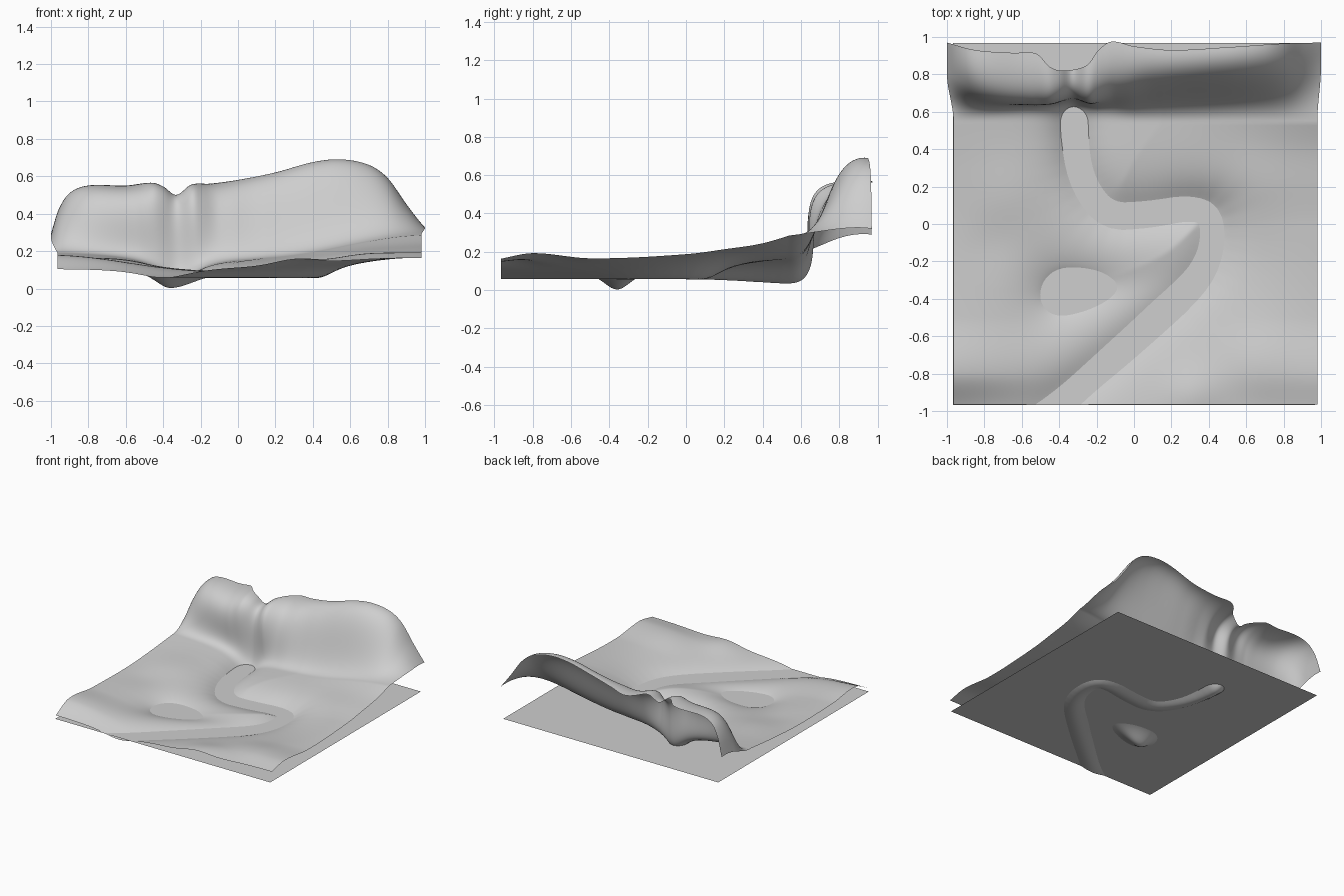
import bpy, math
from mathutils import Vector

if "Cube" in bpy.data.objects:
    bpy.data.objects.remove(bpy.data.objects["Cube"])


def interp(table, x):
    """Smooth cubic through (x, value) pairs."""
    n = len(table)
    if x <= table[0][0]:
        return table[0][1]
    if x >= table[-1][0]:
        return table[-1][1]
    k = max(i for i in range(n - 1) if table[i][0] <= x)

    def slope(i):
        a, b = table[max(i - 1, 0)], table[min(i + 1, n - 1)]
        return (b[1] - a[1]) / (b[0] - a[0])
    (a, p), (b, q) = table[k], table[k + 1]
    h = b - a
    t = (x - a) / h
    return ((2 * t ** 3 - 3 * t * t + 1) * p + (t ** 3 - 2 * t * t + t) * h * slope(k)
            + (3 * t * t - 2 * t ** 3) * q + (t ** 3 - t * t) * h * slope(k + 1))


def smooth(t):
    t = max(0.0, min(1.0, t))
    return t * t * (3 - 2 * t)


# River centre line, rounded by corner cutting
river = [Vector(p) for p in [(-.32, .75), (-.32, .42), (-.27, .2), (-.14, .04), (.08, .05), (.3, .09),
                             (.42, .05), (.42, -.15), (.32, -.34), (.05, -.58), (-.4, -.96), (-.55, -1.1)]]
for _ in range(2):
    cut = [river[0]]
    for a, b in zip(river, river[1:]):
        cut += [a.lerp(b, .25), a.lerp(b, .75)]
    river = cut + [river[-1]]


def river_distance(p):
    best = 9
    for a, b in zip(river, river[1:]):
        d = b - a
        t = max(0, min(1, (p - a).dot(d) / d.length_squared))
        best = min(best, (p - a - d * t).length)
    return best


# Ground height along the left edge, the middle and the right edge
LEFT = [(-.97, .105), (-.8, .185), (-.5, .155), (0, .15), (.3, .17), (.6, .20)]
MID = [(-.97, .125), (-.5, .128), (0, .135), (.3, .155), (.6, .17)]
RIGHT = [(-.97, .165), (-.8, .195), (-.5, .17), (0, .195), (.2, .22), (.4, .25), (.6, .31)]


def ground(x, y):
    m = interp(MID, y)
    side = interp(LEFT, y) if x < 0 else interp(RIGHT, y)
    h = m + (side - m) * smooth(abs(x)) ** 1.2
    # low mounds
    for mx, my, r, a in [(.3, -.92, .16, .035), (.65, -.72, .2, .02), (-.65, .15, .2, .015),
                         (.6, .2, .2, .015), (-.75, -.1, .15, -.01), (.6, -.2, .25, -.01)]:
        h += a * math.exp(-((x - mx) ** 2 + (y - my) ** 2) / (r * r))
    # river bed, deeper under the waterfall
    bed = interp([(-.97, .058), (.1, .055), (.5, .035)], y)
    d = river_distance(Vector((x, y)))
    c = interp([(-.97, .13), (.1, .13), (.4, .115)], y)
    h = bed + (h - bed) * d * d / (d * d + c * c)
    # pond, egg shaped with the narrow end towards +x
    u, v = x + .36, y + .36 - .12 * (x + .36)
    e = math.hypot(u / (.18 if u < 0 else .29), v / max(.08, .15 - .12 * u))
    t = e * e / (e * e + .5)
    return h + (.003 - h) * (1 - t) * (1 if e < 1 else smooth(1 - (e - 1) / 2.5))


# Cliff: back edge position, edge height, foot and brow control positions along x
EDGE_Y = [(-1, .97), (-.85, .93), (-.65, .915), (-.52, .91), (-.45, .84), (-.38, .82), (-.25, .85),
          (-.19, .93), (-.12, .975), (0, .95), (.2, .93), (.5, .945), (.8, .965), (1, .97)]
EDGE_Z = [(-1, .29), (-.96, .42), (-.9, .51), (-.8, .55), (-.6, .55), (-.46, .565), (-.4, .545), (-.33, .50),
          (-.25, .555), (-.15, .56), (0, .58), (.2, .62), (.4, .675), (.55, .69), (.7, .66), (.8, .59),
          (.9, .45), (.96, .37), (1, .32)]
FOOT = [(-1, .69), (-.8, .73), (-.55, .77), (-.2, .77), (0, .72), (.6, .74), (1, .7)]
BROW = [(-1, .78), (-.8, .54), (-.55, .44), (-.45, .47), (-.33, .55), (-.22, .47), (-.1, .57), (.1, .67),
        (.6, .73), (.85, .8), (1, .85)]

NX, NG, NC = 150, 110, 40
Y0, Y1 = -.965, .54
verts = []
for j in range(NG + NC + 1):
    for i in range(NX + 1):
        x = -.965 + 1.945 * i / NX
        cx = -1 + 2 * i / NX
        if j <= NG:
            y = Y0 + (Y1 - Y0) * j / NG
            z = ground(x, y)
        else:
            t = (j - NG) / NC
            s = 1 - t
            z0, ze = ground(x, Y1), interp(EDGE_Z, cx)
            slope = (z0 - ground(x, Y1 - .03)) / .03
            w = (s ** 3, 3 * s * s * t, 3 * s * t * t, t ** 3)
            y = sum(a * b for a, b in zip(w, (Y1, interp(FOOT, cx), interp(BROW, cx), interp(EDGE_Y, cx))))
            z = sum(a * b for a, b in zip(w, (z0, z0 + slope * .05, ze + .02, ze)))
            x += (cx - x) * smooth(t * 1.5)
        verts.append((x, y, z))
W = NX + 1
faces = [(j * W + i, j * W + i + 1, (j + 1) * W + i + 1, (j + 1) * W + i)
         for j in range(NG + NC) for i in range(NX)]


def add_object(name, verts, faces, mat):
    me = bpy.data.meshes.new(name)
    me.from_pydata(verts, [], faces)
    me.materials.append(mat)
    ob = bpy.data.objects.new(name, me)
    bpy.context.collection.objects.link(ob)
    return ob


grey = bpy.data.materials.new("light grey")
grey.diffuse_color = (.62, .62, .62, 1)
grey.use_nodes = True
grey.node_tree.nodes["Principled BSDF"].inputs["Base Color"].default_value = grey.diffuse_color

# Terrain sheet
terrain = add_object("terrain", verts, faces, grey)
for p in terrain.data.polygons:
    p.use_smooth = True

# Flat water sheet
S, WZ = .968, .075
add_object("water", [(-S, -S, WZ), (S, -S, WZ), (S, S, WZ), (-S, S, WZ)], [(0, 1, 2, 3)], grey)
